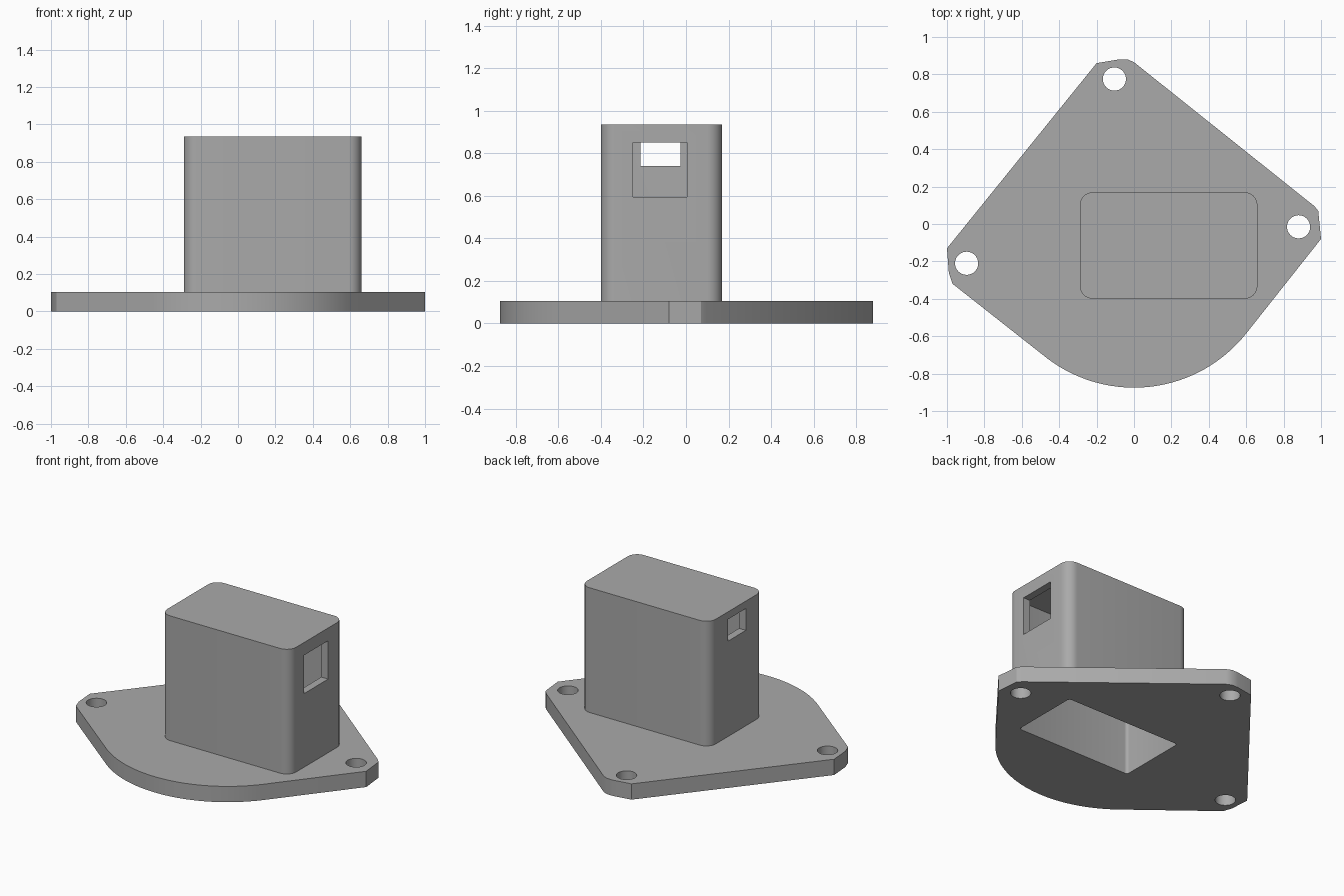
import bpy, bmesh, math
from mathutils import Vector

cube = bpy.data.objects.get("Cube")
if cube:
    bpy.data.objects.remove(cube)

grey = bpy.data.materials.new("mid grey")
grey.use_nodes = True
colour = (0.40, 0.40, 0.40, 1)
grey.diffuse_color = colour
grey.node_tree.nodes["Principled BSDF"].inputs["Base Color"].default_value = colour


def prism(name, outline, z0, z1):
    """Extrude a flat outline between two heights."""
    bm = bmesh.new()
    face = bm.faces.new([bm.verts.new((x, y, z0)) for x, y in outline])
    top = bmesh.ops.extrude_face_region(bm, geom=[face])["geom"]
    bmesh.ops.translate(bm, vec=(0, 0, z1 - z0),
                        verts=[v for v in top if isinstance(v, bmesh.types.BMVert)])
    bmesh.ops.recalc_face_normals(bm, faces=bm.faces)
    mesh = bpy.data.meshes.new(name)
    bm.to_mesh(mesh)
    bm.free()
    mesh.materials.append(grey)
    obj = bpy.data.objects.new(name, mesh)
    bpy.context.collection.objects.link(obj)
    return obj


def arc(cx, cy, r, a0, a1, n):
    angles = [math.radians(a0 + (a1 - a0) * i / n) for i in range(n + 1)]
    return [(cx + r * math.cos(a), cy + r * math.sin(a)) for a in angles]


def rounded_rect(x0, x1, y0, y1, r, n=8):
    corners = [(x1 - r, y1 - r), (x0 + r, y1 - r), (x0 + r, y0 + r), (x1 - r, y0 + r)]
    return [p for i, (x, y) in enumerate(corners)
            for p in arc(x, y, r, 90 * i, 90 * i + 90, n)]


def rect(x0, x1, y0, y1):
    return [(x0, y0), (x1, y0), (x1, y1), (x0, y1)]


def cut(obj, cutters):
    """Subtract each cutter, then shade smooth with sharp edges kept."""
    bpy.context.view_layer.objects.active = obj
    for cutter in cutters:
        mod = obj.modifiers.new("cut", "BOOLEAN")
        mod.operation = "DIFFERENCE"
        mod.solver = "EXACT"
        mod.object = cutter
        bpy.ops.object.modifier_apply(modifier=mod.name)
        bpy.data.objects.remove(cutter)
    bpy.ops.object.select_all(action="DESELECT")
    obj.select_set(True)
    bpy.ops.object.shade_smooth_by_angle(angle=math.radians(30))


BASE_TOP, BOX_TOP = 0.105, 0.935
inner = rounded_rect(-0.24, 0.61, -0.35, 0.12, 0.02, 4)

# Mounting plate: rounded front, three clipped corners
outline = arc(0, -0.109, 0.766, -127, -38.5, 32)
outline += [(1, -0.08), (0.985, 0.07), (0.965, 0.095),
            (0, 0.865), (-0.035, 0.88), (-0.08, 0.88), (-0.2, 0.86),
            (-1, -0.13), (-0.99, -0.26), (-0.97, -0.32)]
plate = prism("mounting_plate", outline, 0, BASE_TOP)
holes = [prism("screw_hole", arc(x, y, 0.062, 0, 348.75, 31), -0.1, 0.3)
         for x, y in [(-0.105, 0.775), (0.88, -0.015), (-0.895, -0.21)]]
cut(plate, holes + [prism("plate_opening", inner, -0.1, 0.3)])

# Hollow housing, open below, with a window at each end
housing = prism("housing", rounded_rect(-0.29, 0.66, -0.4, 0.17, 0.07), BASE_TOP, BOX_TOP)
cut(housing, [
    prism("cavity", inner, 0, 0.89),
    prism("large_window", rect(0.5, 0.8, -0.25, 0.005), 0.595, 0.85),
    prism("small_window", rect(-0.4, -0.15, -0.215, -0.025), 0.74, 0.885),
])
